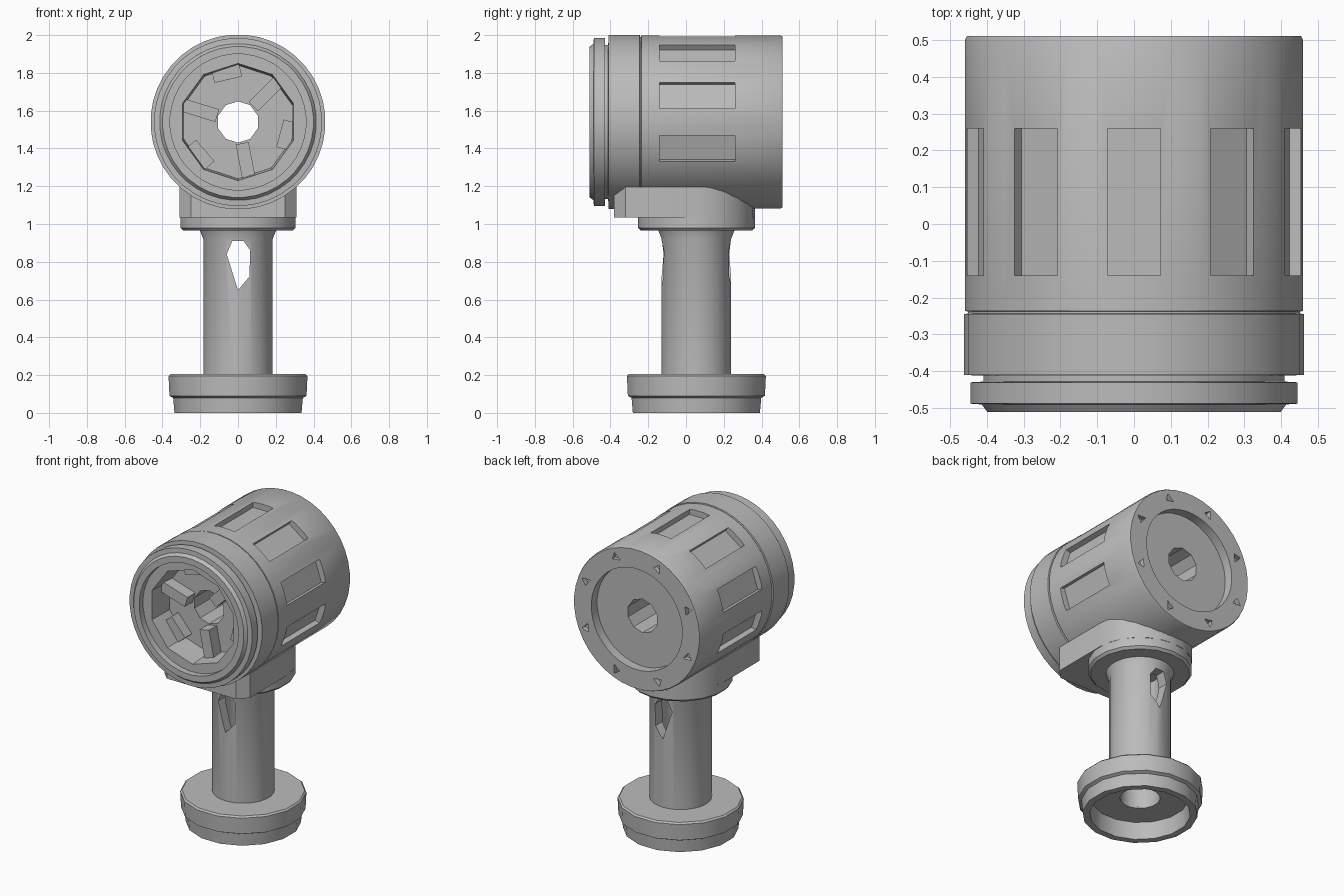
import bpy, bmesh, math
from mathutils import Matrix, Vector

cube = bpy.data.objects.get("Cube")
if cube:
    bpy.data.objects.remove(cube, do_unlink=True)

grey = bpy.data.materials.new("grey")
grey.use_nodes = True
grey.diffuse_color = (0.5, 0.5, 0.5, 1)
grey.node_tree.nodes["Principled BSDF"].inputs["Base Color"].default_value = (0.5, 0.5, 0.5, 1)

HEAD_Z = 1.54
NECK_Y = 0.055


def make(name, bm):
    bmesh.ops.remove_doubles(bm, verts=bm.verts, dist=1e-5)
    bmesh.ops.recalc_face_normals(bm, faces=bm.faces)
    mesh = bpy.data.meshes.new(name)
    bm.to_mesh(mesh)
    bm.free()
    mesh.materials.append(grey)
    obj = bpy.data.objects.new(name, mesh)
    bpy.context.collection.objects.link(obj)
    return obj


def activate(obj):
    bpy.ops.object.select_all(action="DESELECT")
    obj.select_set(True)
    bpy.context.view_layer.objects.active = obj


def smooth(obj):
    activate(obj)
    bpy.ops.object.shade_smooth_by_angle(angle=math.radians(30))


def lathe(name, profile, sides, matrix):
    """Turn a closed (radius, height) loop around z, then place it."""
    bm = bmesh.new()
    rings = []
    for i in range(sides):
        a = math.tau * (i + 0.5) / sides
        rings.append([bm.verts.new(matrix @ Vector((r * math.cos(a), r * math.sin(a), h)))
                      for r, h in profile])
    n = len(profile)
    for i in range(sides):
        a, b = rings[i], rings[(i + 1) % sides]
        for j in range(n):
            k = (j + 1) % n
            if profile[j][0] or profile[k][0]:
                bm.faces.new((a[j], b[j], b[k], a[k]))
    return make(name, bm)


def prism(bm, outline, depth, matrix):
    """Extrude an xy outline along z by depth."""
    low, high = [[bm.verts.new(matrix @ Vector((x, y, z))) for x, y in outline]
                 for z in (0, depth)]
    bm.faces.new(low[::-1])
    bm.faces.new(high)
    for i in range(len(outline)):
        j = (i + 1) % len(outline)
        bm.faces.new((low[i], low[j], high[j], high[i]))


def box(bm, size, matrix):
    bmesh.ops.create_cube(bm, size=1, matrix=matrix @ Matrix.Diagonal((*size, 1)))


def cut(obj, bm):
    cutter = make("cutter", bm)
    cutter.hide_render = True
    mod = obj.modifiers.new("cut", "BOOLEAN")
    mod.object = cutter
    mod.operation = "DIFFERENCE"
    mod.solver = "EXACT"
    activate(obj)
    bpy.ops.object.modifier_apply(modifier=mod.name)
    bpy.data.objects.remove(cutter, do_unlink=True)


# The head axis runs front to back: lathe height becomes y
head_frame = Matrix.Translation((0, 0, HEAD_Z)) @ Matrix.Rotation(-math.pi / 2, 4, "X")
post_frame = Matrix.Translation((0, NECK_Y, 0))
centre = Matrix.Translation((0, 0, HEAD_Z))

# Head shell with front lip, neck groove and seam
shell = lathe("head_shell", [
    (0.36, -0.51), (0.40, -0.51), (0.415, -0.49), (0.445, -0.488), (0.445, -0.43),
    (0.41, -0.428), (0.41, -0.412), (0.463, -0.41), (0.463, -0.245), (0.452, -0.243),
    (0.452, -0.238), (0.46, -0.236), (0.46, 0.50), (0.455, 0.51), (0.33, 0.51),
    (0.33, 0.40), (0.36, 0.35)], 40, head_frame)

# Shallow windows around the sides, and small pits in the back rim
bm = bmesh.new()
for i in range(-3, 4):
    turn = centre @ Matrix.Rotation(math.radians(36 * i), 4, "Y")
    box(bm, (0.145, 0.40, 0.12), turn @ Matrix.Translation((0, 0.06, 0.48)))
for i in range(8):
    turn = centre @ Matrix.Rotation(math.tau * (i + 0.5) / 8, 4, "Y")
    place = turn @ Matrix.Translation((0, 0.55, 0.40)) @ Matrix.Rotation(math.pi / 2, 4, "X")
    prism(bm, [(-0.025, -0.025), (0.03, -0.01), (0, 0.03)], 0.07, place)
cut(shell, bm)
smooth(shell)

# Inner core: deep front recess, shallow back recess, central through hole
smooth(lathe("head_core", [
    (0.11, -0.30), (0.30, -0.30), (0.31, -0.47), (0.385, -0.47),
    (0.385, 0.45), (0.11, 0.45)], 10, head_frame))

# Radial ribs and outer blocks inside the front recess
bm = bmesh.new()
for i in range(3):
    for angle, radius, size in ((45, 0.21, (0.19, 0.10, 0.07)),
                                (-15, 0.265, (0.07, 0.08, 0.15))):
        turn = centre @ Matrix.Rotation(-math.radians(angle + 118 * i), 4, "Y")
        box(bm, size, turn @ Matrix.Translation((radius, -0.33, 0)))
make("recess_ribs", bm)

# Socket under the head: square front, rounded back
bm = bmesh.new()
outline = [(-0.25, -0.38), (0.25, -0.38), (0.31, -0.32)]
for i in range(13):
    a = math.pi * i / 12
    outline.append((0.31 * math.cos(a), NECK_Y + 0.31 * math.sin(a)))
outline.append((-0.31, -0.32))
prism(bm, outline, 0.16, Matrix.Translation((0, 0, 1.035)))
smooth(make("head_socket", bm))

# Collar
smooth(lathe("collar", [(0, 0.965), (0.295, 0.965), (0.31, 0.98), (0.31, 1.04), (0, 1.04)],
             18, post_frame))

# Hollow neck with a slot cut through from front to back
neck = lathe("neck", [(0.12, 0.12), (0.185, 0.12), (0.185, 0.92), (0.205, 0.97),
                      (0.12, 0.97)], 24, post_frame)
bm = bmesh.new()
slot = [(0, 0.65), (0.06, 0.72), (0.065, 0.86), (0.03, 0.91), (-0.03, 0.91), (-0.06, 0.84)]
prism(bm, slot, 0.8, Matrix.Translation((0, 0.45, 0)) @ Matrix.Rotation(math.pi / 2, 4, "X"))
cut(neck, bm)
smooth(neck)

# Base: wide flange over a narrower foot, hollow underneath
smooth(lathe("base", [
    (0.12, 0.205), (0.365, 0.205), (0.375, 0.195), (0.37, 0.09), (0.35, 0.08),
    (0.343, 0), (0.30, 0), (0.29, 0.11), (0.12, 0.11)], 16, post_frame))
